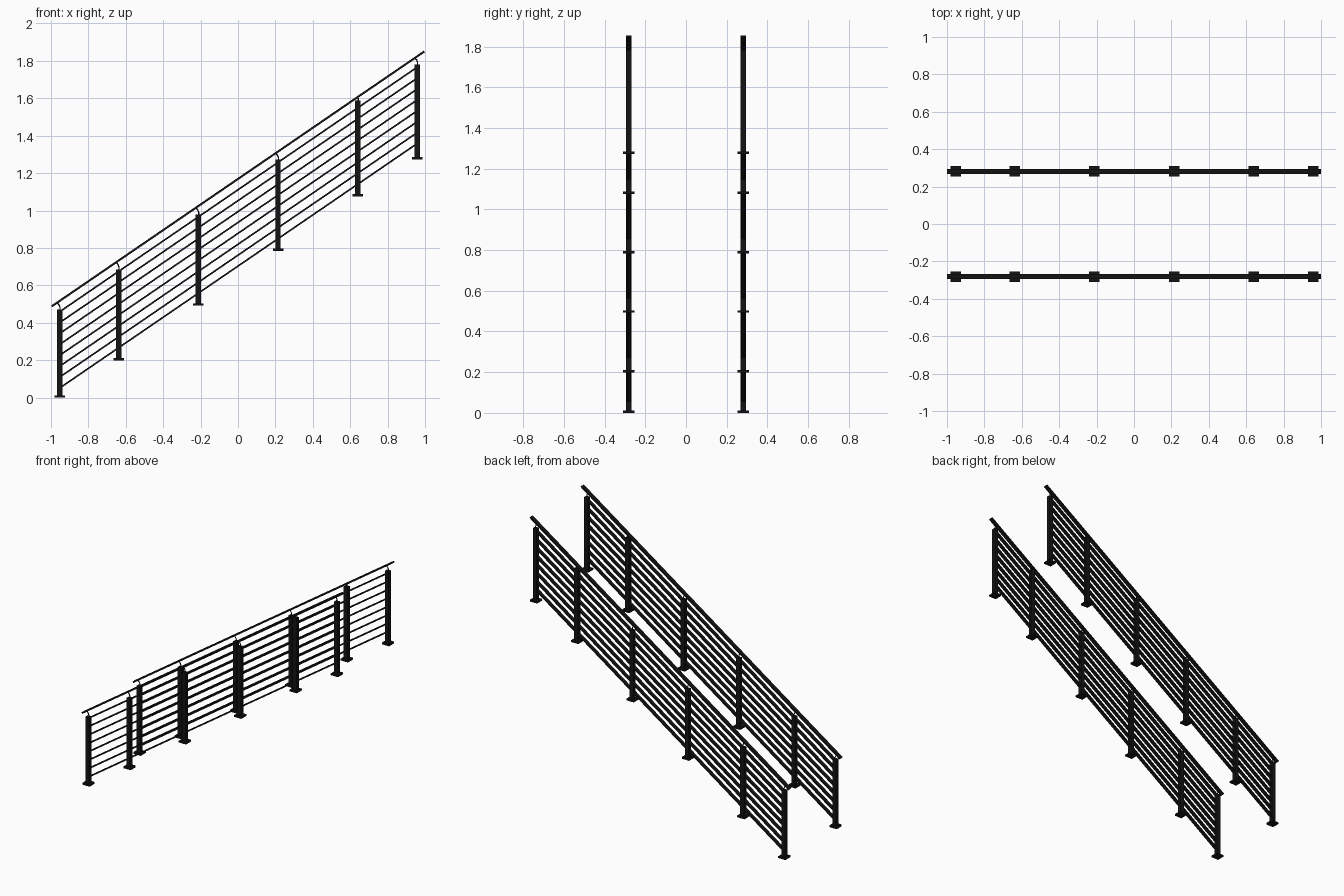
import bpy, math

if "Cube" in bpy.data.objects:
    bpy.data.objects.remove(bpy.data.objects["Cube"])

SIDE_Y = 0.281
SLOPE = 0.684
ANGLE = math.atan(SLOPE)
# x, plate underside z, post top z
POSTS = [(-0.954, 0.0, 0.471), (-0.638, 0.199, 0.686), (-0.212, 0.492, 0.978),
         (0.214, 0.784, 1.272), (0.641, 1.076, 1.588), (0.958, 1.273, 1.782)]

black = bpy.data.materials.new("black_metal")
black.diffuse_color = (0.007, 0.007, 0.007, 1)
black.use_nodes = True
black.node_tree.nodes["Principled BSDF"].inputs["Base Color"].default_value = black.diffuse_color


def rail_z(x):
    return 1.169 + SLOPE * x


def box(name, centre, size, tilt=0.0):
    bpy.ops.mesh.primitive_cube_add(size=1, location=centre, rotation=(0, -tilt, 0))
    ob = bpy.context.object
    ob.name = name
    ob.scale = size
    ob.data.materials.append(black)
    return ob


def sloped_bar(name, x0, x1, y, z_mid, width, thick):
    # flat bar following the stair pitch
    length = (x1 - x0) / math.cos(ANGLE)
    xm = (x0 + x1) / 2
    return box(name, (xm, y, z_mid + SLOPE * xm), (length, width, thick), ANGLE)


def bracket(name, x, y, z_top):
    # thin bent stem carrying the handrail
    cu = bpy.data.curves.new(name, 'CURVE')
    cu.dimensions = '3D'
    cu.bevel_depth = 0.0035
    cu.bevel_resolution = 1
    cu.use_fill_caps = True
    sp = cu.splines.new('POLY')
    pts = [(x + 0.002, z_top - 0.004), (x + 0.002, z_top + 0.012),
           (x - 0.003, z_top + 0.024), (x - 0.010, rail_z(x - 0.010) - 0.005)]
    sp.points.add(len(pts) - 1)
    for p, (px, pz) in zip(sp.points, pts):
        p.co = (px, y, pz, 1)
    ob = bpy.data.objects.new(name, cu)
    bpy.context.collection.objects.link(ob)
    cu.materials.append(black)


for side, y in (("front", -SIDE_Y), ("back", SIDE_Y)):
    # handrail
    sloped_bar(side + "_handrail", -0.996, 0.996, y, 1.169, 0.027, 0.011)
    # infill bars
    for i in range(8):
        sloped_bar(f"{side}_infill_bar_{i + 1}", -0.954, 0.958, y,
                   0.703 + i * 0.0583, 0.024, 0.009)
    # posts with base plates and handrail brackets
    for n, (x, z0, z1) in enumerate(POSTS, 1):
        box(f"{side}_base_plate_{n}", (x, y, z0 + 0.006), (0.056, 0.056, 0.012))
        box(f"{side}_post_{n}", (x, y, (z0 + z1) / 2 + 0.003), (0.029, 0.027, z1 - z0 - 0.006))
        bracket(f"{side}_rail_bracket_{n}", x, y, z1)
